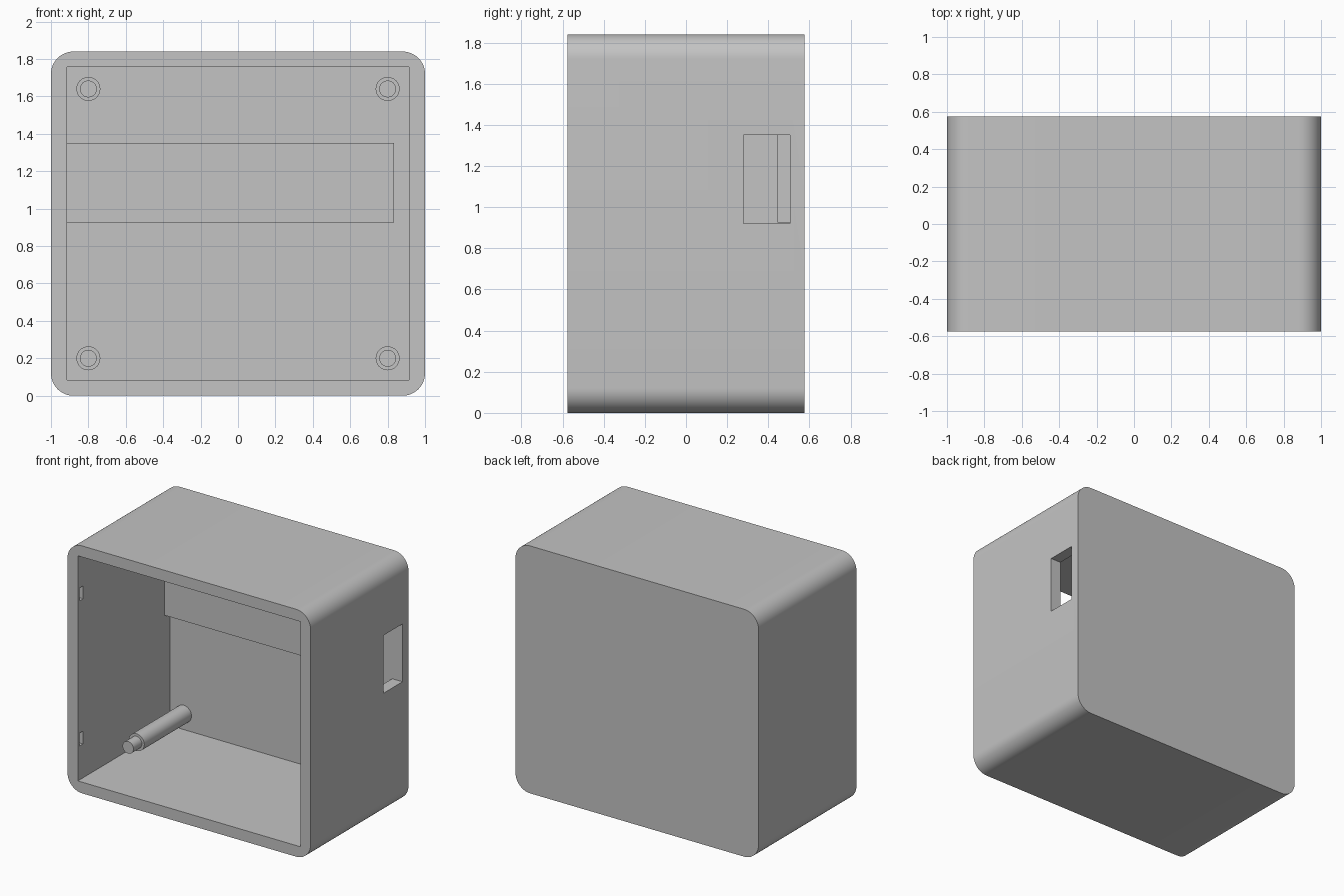
import bpy, bmesh, math
from mathutils import Matrix, Vector

cube = bpy.data.objects.get("Cube")
if cube:
    bpy.data.objects.remove(cube, do_unlink=True)

GREY = (0.55, 0.55, 0.55, 1)
grey = bpy.data.materials.new("light grey plastic")
grey.use_nodes = True
grey.diffuse_color = GREY
grey.node_tree.nodes["Principled BSDF"].inputs["Base Color"].default_value = GREY

HEIGHT, DEPTH, RADIUS = 1.84, 1.15, 0.12
FRONT, FLOOR = -DEPTH / 2, 0.505      # open front, inner back wall
INNER, LOW, HIGH = 0.915, 0.083, 1.757


def add_object(name, bm):
    mesh = bpy.data.meshes.new(name)
    bmesh.ops.recalc_face_normals(bm, faces=bm.faces)
    bm.to_mesh(mesh)
    bm.free()
    mesh.materials.append(grey)
    obj = bpy.data.objects.new(name, mesh)
    bpy.context.collection.objects.link(obj)
    return obj


def box_mesh(x, y, z):
    """Box from three (low, high) ranges."""
    bm = bmesh.new()
    size = Vector((x[1] - x[0], y[1] - y[0], z[1] - z[0]))
    centre = Vector((sum(x), sum(y), sum(z))) / 2
    bmesh.ops.create_cube(bm, size=1, matrix=Matrix.Translation(centre) @ Matrix.Diagonal(size).to_4x4())
    return bm


def select_only(obj):
    bpy.ops.object.select_all(action="DESELECT")
    obj.select_set(True)
    bpy.context.view_layer.objects.active = obj


def cut(target, x, y, z):
    cutter = add_object("cutter", box_mesh(x, y, z))
    cutter.hide_render = True
    mod = target.modifiers.new("cut", "BOOLEAN")
    mod.operation, mod.solver, mod.object = "DIFFERENCE", "EXACT", cutter
    select_only(target)
    bpy.ops.object.modifier_apply(modifier=mod.name)
    bpy.data.objects.remove(cutter, do_unlink=True)


def smooth(obj):
    select_only(obj)
    bpy.ops.object.shade_smooth_by_angle(angle=math.radians(30))


# Housing with four rounded edges running front to back
bm = box_mesh((-1, 1), (FRONT, -FRONT), (0, HEIGHT))
long_edges = [e for e in bm.edges if abs(e.verts[0].co.y - e.verts[1].co.y) > 0.5]
bmesh.ops.bevel(bm, geom=long_edges, offset=RADIUS, segments=12, profile=0.5, affect="EDGES")
housing = add_object("housing", bm)

# Open cavity, side window and snap slots
cut(housing, (-INNER, INNER), (FRONT - 0.1, FLOOR), (LOW, HIGH))
cut(housing, (INNER - 0.05, 1.1), (0.28, FLOOR), (0.92, 1.35))
for side in (-1, 1):
    x = sorted((side * (INNER - 0.03), side * (INNER + 0.04)))
    for z in (0.335, 1.415):
        cut(housing, x, (FRONT + 0.02, FRONT + 0.06), (z, z + 0.095))
smooth(housing)

# Raised pad on the inner back wall
add_object("back_pad", box_mesh((-INNER - 0.03, 0.835), (0.445, FLOOR + 0.03), (0.925, 1.35)))

# Stepped mounting posts: radius and front end of each section
for side, x in (("right", -0.8), ("left", 0.8)):
    for level, z in (("lower", 0.2), ("upper", 1.64)):
        bm = bmesh.new()
        for radius, tip in ((0.064, -0.05), (0.045, -0.15)):
            length = FLOOR + 0.03 - tip
            place = Matrix.Translation((x, tip + length / 2, z)) @ Matrix.Rotation(math.pi / 2, 4, "X")
            bmesh.ops.create_cone(bm, cap_ends=True, segments=32, radius1=radius,
                                  radius2=radius, depth=length, matrix=place)
        smooth(add_object(f"{level}_{side}_post", bm))
